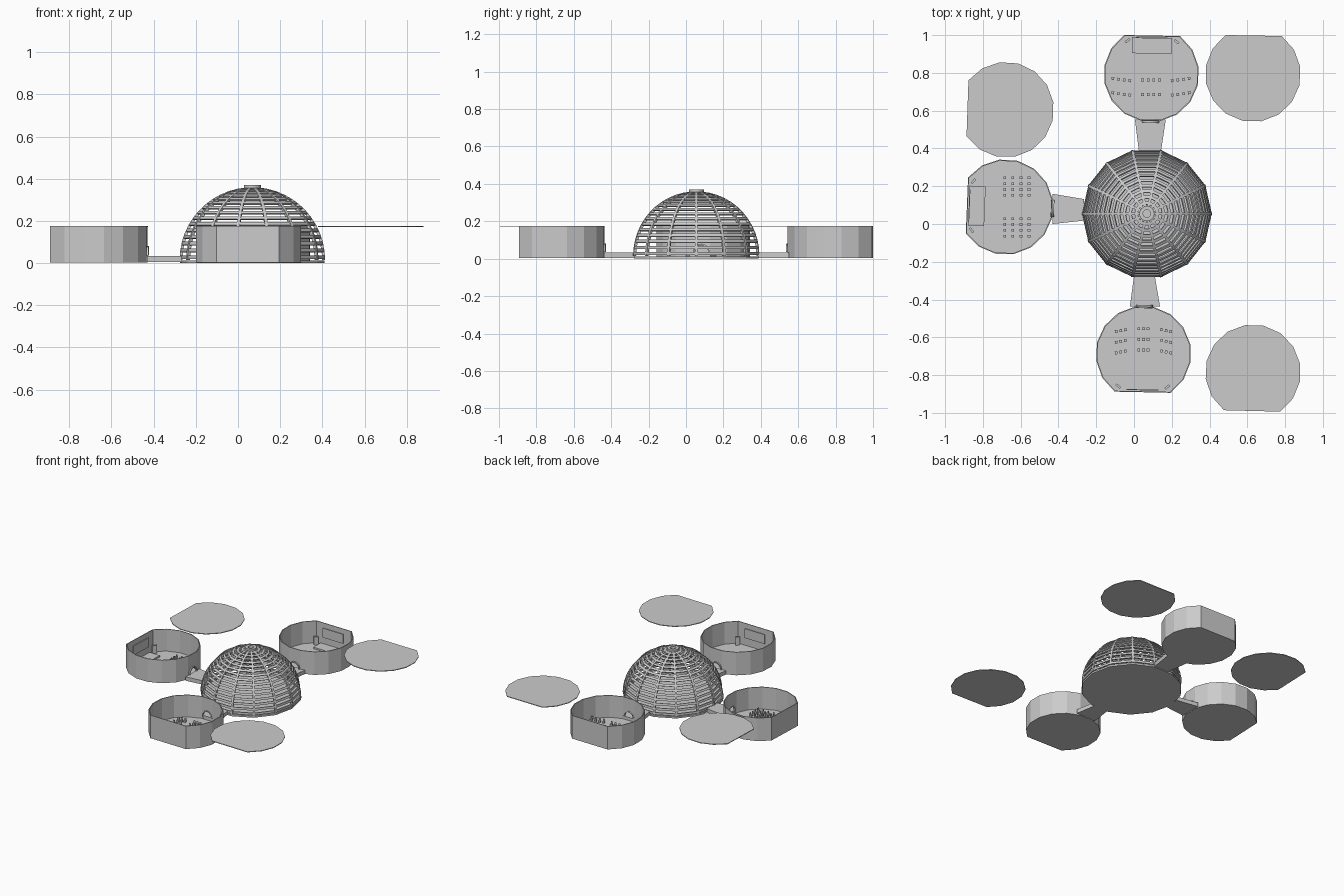
import bpy, bmesh, math
from math import sin, cos, pi, radians
from mathutils import Matrix, Vector

if "Cube" in bpy.data.objects:
    bpy.data.objects.remove(bpy.data.objects["Cube"])

DOME = Vector((0.068, 0.055, 0))
SIDES = 14


def finish(bm, name):
    bmesh.ops.recalc_face_normals(bm, faces=bm.faces)
    me = bpy.data.meshes.new(name)
    bm.to_mesh(me)
    bm.free()
    ob = bpy.data.objects.new(name, me)
    bpy.context.collection.objects.link(ob)
    return ob


def place(ob, centre, deg):
    ob.location = (centre[0], centre[1], ob.location.z)
    ob.rotation_euler.z = radians(deg)
    return ob


def prism(bm, pts, z0, z1):
    lo = [bm.verts.new((x, y, z0)) for x, y in pts]
    hi = [bm.verts.new((x, y, z1)) for x, y in pts]
    bm.faces.new(lo)
    bm.faces.new(hi)
    n = len(pts)
    for i in range(n):
        j = (i + 1) % n
        bm.faces.new((lo[i], lo[j], hi[j], hi[i]))


def tube(bm, loops):
    """Join a closed series of closed loops into a ring-shaped solid."""
    vs = [[bm.verts.new(p) for p in loop] for loop in loops]
    m, n = len(vs), len(vs[0])
    for a in range(m):
        for i in range(n):
            b, j = (a + 1) % m, (i + 1) % n
            bm.faces.new((vs[a][i], vs[a][j], vs[b][j], vs[b][i]))


def lathe(bm, profile, sides):
    tube(bm, [[(r * cos(2 * pi * i / sides), r * sin(2 * pi * i / sides), z)
               for i in range(sides)] for r, z in profile])


def box(bm, size, loc, deg=0):
    m = (Matrix.Translation(loc) @ Matrix.Rotation(radians(deg), 4, 'Z')
         @ Matrix.Diagonal((*size, 1)))
    bmesh.ops.create_cube(bm, size=1, matrix=m)


def room_outline(r=0.253, flat=36, segs=13):
    """Circle with one flat side facing local +x."""
    step = (360 - 2 * flat) / segs
    return [(r * cos(radians(flat + step * i)), r * sin(radians(flat + step * i)))
            for i in range(segs + 1)]


# Dome floor
bm = bmesh.new()
prism(bm, [(0.342 * cos(2 * pi * i / SIDES), 0.342 * sin(2 * pi * i / SIDES))
           for i in range(SIDES)], 0, 0.012)
place(finish(bm, "dome_floor"), DOME, 0)

# Dome horizontal slats, each lying along the dome surface
R, ZC, T, HALF = 0.344, 0.015, 0.009, radians(1.35)
bm = bmesh.new()
for k in range(15):
    e = radians(2 + 5.6 * k)
    lathe(bm, [(rad * cos(a), ZC + rad * sin(a)) for rad, a in
               ((R, e - HALF), (R, e + HALF), (R - T, e + HALF), (R - T, e - HALF))], SIDES)
place(finish(bm, "dome_slats"), DOME, 0)

# Dome upright ribs
bm = bmesh.new()
arc = [radians(85 * i / 12) for i in range(13)]
side = ([(rad * cos(a), ZC + rad * sin(a)) for rad, aa in
         ((R + 0.001, arc), (R - 0.013, arc[::-1])) for a in aa])
for s in range(SIDES):
    rot = Matrix.Rotation(2 * pi * s / SIDES, 3, 'Z')
    rows = [[bm.verts.new(rot @ Vector((r, y, z))) for r, z in side] for y in (-0.007, 0.007)]
    n = len(side)
    for i in range(n):
        j = (i + 1) % n
        bm.faces.new((rows[0][i], rows[0][j], rows[1][j], rows[1][i]))
    for row in rows:
        for i in range(12):
            bm.faces.new((row[i], row[i + 1], row[n - 2 - i], row[n - 1 - i]))
place(finish(bm, "dome_ribs"), DOME, 0)

# Crown ring at the top of the dome
bm = bmesh.new()
lathe(bm, [(0.04, 0.35), (0.04, 0.371), (0.02, 0.371), (0.02, 0.35)], 16)
place(finish(bm, "dome_crown"), DOME, 0)


def build_room(name, centre, deg, door, lid_centre, lid_deg, stage):
    out = room_outline()
    inn = [(x * 0.975, y * 0.975) for x, y in out]
    # Door direction is opposite the flat wall, aimed at the dome
    cx, cy = centre
    d = Vector((cos(radians(door)), sin(radians(door))))
    # Floor
    bm = bmesh.new()
    prism(bm, inn, 0.003, 0.011)
    place(finish(bm, name + "_floor"), centre, deg)
    # Wall
    bm = bmesh.new()
    tube(bm, [[(x, y, z) for x, y in loop] for loop, z in
              ((out, 0.003), (out, 0.175), (inn, 0.175), (inn, 0.003))])
    wall = place(finish(bm, name + "_wall"), centre, deg)
    # Doorway cutter
    bm = bmesh.new()
    bmesh.ops.create_cone(bm, cap_ends=True, segments=20, radius1=0.037, radius2=0.037, depth=0.08,
                          matrix=Matrix.Translation((0.25, 0, 0.036)) @ Matrix.Rotation(pi / 2, 4, 'Y'))
    cutter = place(finish(bm, name + "_door_cutter"), centre, door)
    cutter.hide_render = True
    cutter.hide_viewport = True
    cutter.display_type = 'WIRE'
    mod = wall.modifiers.new("doorway", 'BOOLEAN')
    mod.operation, mod.object, mod.solver = 'DIFFERENCE', cutter, 'EXACT'
    # Arched door frame
    bm = bmesh.new()
    loops = []
    for i in range(11):
        a = pi * i / 10
        loops.append([bm.verts.new((x, r * cos(a), 0.035 + r * sin(a)))
                      for x, r in ((0.240, 0.037), (0.257, 0.037), (0.257, 0.045), (0.240, 0.045))])
    for a, b in zip(loops, loops[1:]):
        for i in range(4):
            j = (i + 1) % 4
            bm.faces.new((a[i], a[j], b[j], b[i]))
    bm.faces.new(loops[0])
    bm.faces.new(loops[-1])
    place(finish(bm, name + "_door_arch"), centre, door)
    # Wall screen, side panels and optional stage on the flat wall
    bm = bmesh.new()
    box(bm, (0.005, 0.17, 0.07), (0.192, 0, 0.105))
    for s in (-1, 1):
        box(bm, (0.012, 0.03, 0.06), (0.175, s * 0.13, 0.041), s * 40)
    if stage:
        box(bm, (0.085, 0.21, 0.012), (0.152, 0, 0.017))
    place(finish(bm, name + "_stage_and_screen"), centre, deg)
    # Roof lid set beside the room
    bm = bmesh.new()
    prism(bm, room_outline(), 0.171, 0.176)
    place(finish(bm, name + "_roof_lid"), lid_centre, lid_deg)


def build_seats(name, places, deg):
    """Small chairs facing direction deg."""
    bm = bmesh.new()
    for x, y, turn in places:
        a = radians(deg + turn)
        box(bm, (0.014, 0.014, 0.014), (x, y, 0.018), deg + turn)
        box(bm, (0.003, 0.014, 0.016), (x - 0.0065 * cos(a), y - 0.0065 * sin(a), 0.032), deg + turn)
    finish(bm, name)


build_room("north_room", (0.092, 0.793), 89, 269, (0.63, 0.793), 89, True)
build_room("west_room", (-0.68, 0.09), 177.7, -2, (-0.677, 0.605), 178, True)
build_room("south_room", (0.05, -0.686), 268.8, 89, (0.63, -0.785), 268.5, False)

# Seating: curved rows in north and south rooms, two blocks in the west room
build_seats("north_seats", [(0.09 + g * 0.157 + (i - 1.5) * 0.03, y + abs(g) * 0.003 + g * (i - 1.5) * 0.004, g * 8)
                            for y in (0.762, 0.686) for g in (-1, 0, 1) for i in range(4)], 90)
build_seats("south_seats", [(0.05 + g * 0.12 + (i - 1) * 0.024, y - abs(g) * 0.01 - g * (i - 1) * 0.005, -g * 10)
                            for y in (-0.555, -0.612, -0.668) for g in (-1, 0, 1) for i in range(3)], 270)
build_seats("west_seats", [(-0.685 + 0.043 * i, y0 + 0.031 * j, 0)
                           for y0 in (-0.065, 0.152) for i in range(4) for j in range(4)], 180)

# Tapered walkways from dome to rooms
for name, pts in (
        ("north_walkway", [(0.005, 0.552), (0.168, 0.552), (0.143, 0.385), (0.026, 0.385)]),
        ("south_walkway", [(-0.022, -0.438), (0.138, -0.438), (0.11, -0.275), (0.0, -0.275)]),
        ("west_walkway", [(-0.432, 0.16), (-0.432, 0.0), (-0.265, 0.018), (-0.265, 0.132)])):
    bm = bmesh.new()
    prism(bm, pts, 0.005, 0.034)
    finish(bm, name)
